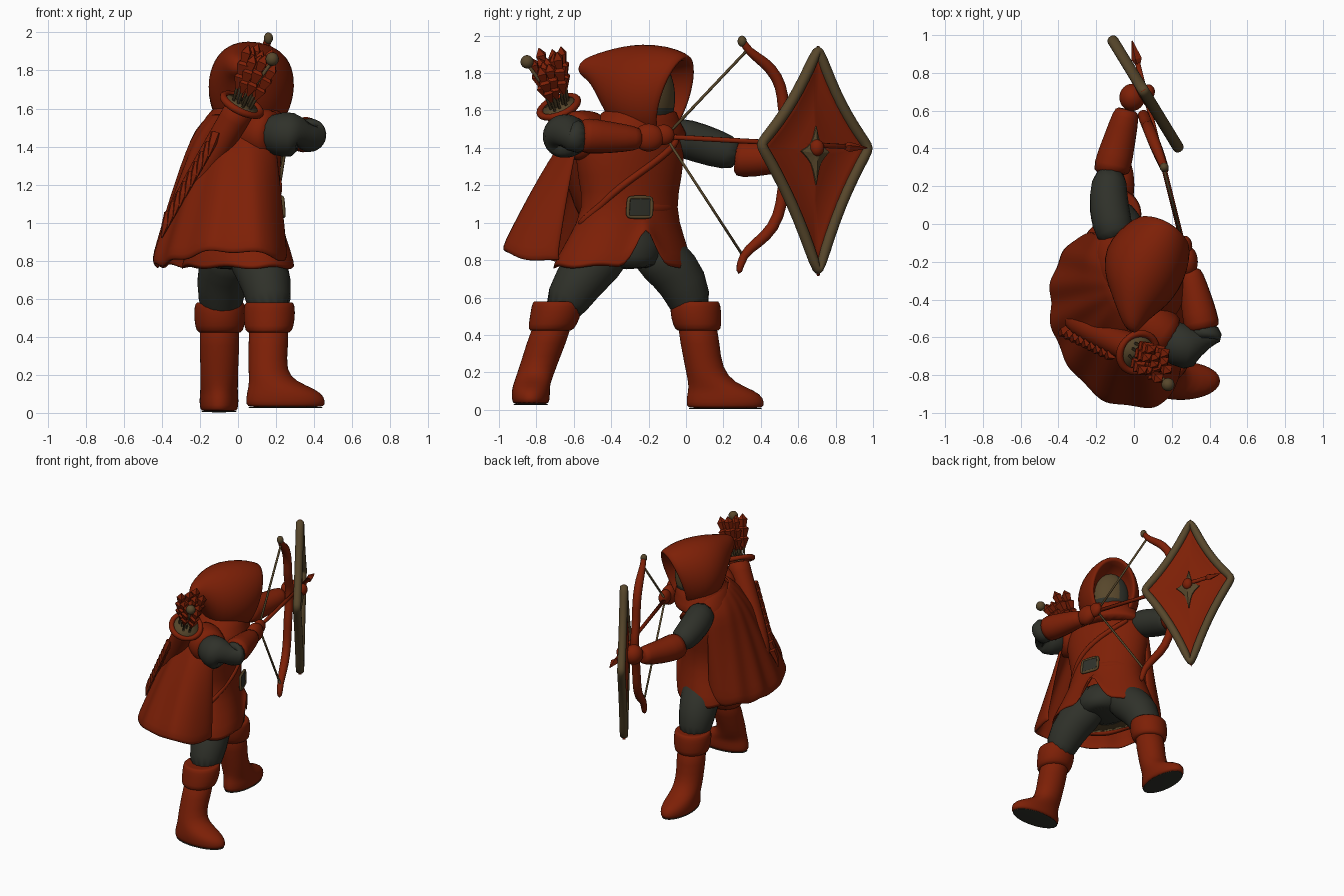
import bpy, bmesh, math, random
from math import sin, cos, pi, radians, sqrt
from mathutils import Vector as V

random.seed(4)
if "Cube" in bpy.data.objects:
    bpy.data.objects.remove(bpy.data.objects["Cube"], do_unlink=True)


def material(name, rgb):
    m = bpy.data.materials.new(name)
    m.use_nodes = True
    m.diffuse_color = (*rgb, 1)
    m.node_tree.nodes["Principled BSDF"].inputs["Base Color"].default_value = (*rgb, 1)
    return m


RED = material("rust_red", (0.205, 0.014, 0.002))
DARK = material("dark_grey_green", (0.029, 0.031, 0.023))
BROWN = material("olive_brown", (0.095, 0.062, 0.024))


def finish(name, bm, mat, sub=0, thick=0, smooth=True):
    bmesh.ops.recalc_face_normals(bm, faces=bm.faces)
    me = bpy.data.meshes.new(name)
    bm.to_mesh(me)
    bm.free()
    ob = bpy.data.objects.new(name, me)
    bpy.context.collection.objects.link(ob)
    me.materials.append(mat)
    if smooth:
        me.shade_smooth()
    if thick:
        ob.modifiers.new("thickness", "SOLIDIFY").thickness = thick
    if sub:
        mod = ob.modifiers.new("round", "SUBSURF")
        mod.levels = mod.render_levels = sub
    return ob


def loft(name, rings, mat, sub=1, closed=True, caps=True, loop=False, **kw):
    """Skin a list of point rings."""
    bm = bmesh.new()
    vs = [[bm.verts.new(p) for p in r] for r in rings]
    n = len(vs[0])
    for a, b in zip(vs, vs[1:] + vs[:1] if loop else vs[1:]):
        for i in range(n if closed else n - 1):
            j = (i + 1) % n
            bm.faces.new((a[i], a[j], b[j], b[i]))
    if closed and caps and not loop:
        bm.faces.new(vs[0])
        bm.faces.new(vs[-1])
    return finish(name, bm, mat, sub, **kw)


def tube(name, pts, radii, mat, n=10, sub=1, loop=False, **kw):
    """Round tube along a path; radii is one number or one per point."""
    pts = [V(p) for p in pts]
    if not isinstance(radii, (list, tuple)):
        radii = [radii] * len(pts)
    rings, last = [], len(pts) - 1
    for k, (p, r) in enumerate(zip(pts, radii)):
        prev = pts[k - 1] if k or loop else p
        nxt = pts[(k + 1) % len(pts)] if k < last or loop else p
        t = (nxt - prev).normalized()
        side = t.cross(V((0.83, 0.5, 0.22))).normalized()
        up = side.cross(t)
        rings.append([p + r * (side * cos(2 * pi * i / n) + up * sin(2 * pi * i / n)) for i in range(n)])
    return loft(name, rings, mat, sub, loop=loop, **kw)


def oval(x, y, z, ahead, across, heading, n=24):
    """Horizontal elliptical ring; the first point lies on the heading."""
    f, s = V((cos(heading), sin(heading), 0)), V((-sin(heading), cos(heading), 0))
    return [V((x, y, z)) + f * ahead * cos(2 * pi * i / n) + s * across * sin(2 * pi * i / n) for i in range(n)]


def ball(name, c, size, mat, heading=0):
    rings = [oval(c[0], c[1], c[2] + size[2] * sin(a), size[0] * cos(a), size[1] * cos(a), heading, 16)
             for a in [radians(d) for d in range(-85, 86, 17)]]
    return loft(name, rings, mat)


# Tunic with a slit in front of the hem, belt and strap
CHEST = radians(28)
BODY = [(0.77, 0.27, 0.41, -0.34), (0.92, 0.225, 0.33, -0.32), (1.08, 0.19, 0.255, -0.3), (1.25, 0.2, 0.3, -0.3),
        (1.42, 0.2, 0.32, -0.3), (1.52, 0.17, 0.27, -0.29), (1.6, 0.13, 0.16, -0.26)]
rings = [oval(0.0, y, z, a, b, CHEST, 40) for z, a, b, y in BODY]
for ring, rise in ((rings[0], (0.24, 0.1, -0.01)), (rings[1], (0.09, 0.04, 0))):
    for i, p in enumerate(ring):
        p.z += rise[min(i, 40 - i, 2)] + 0.008 * sin(i * 1.1)
loft("tunic", rings, RED, caps=False, thick=0.02)
loft("tunic_lining", [oval(-0.03, -0.36, z, 0.21, 0.36, CHEST) for z in (0.775, 0.785)], BROWN)
loft("hips", [oval(0.02, -0.32, z, a, b, CHEST) for z, a, b in
              ((0.75, 0.15, 0.11), (0.79, 0.2, 0.2), (1.0, 0.17, 0.22))], DARK)
loft("belt", [oval(0.0, -0.3, z, 0.195 + d, 0.26 + d, CHEST) for z, d in
              ((1.05, -0.01), (1.055, 0.008), (1.1, 0.008), (1.105, -0.01))], RED, caps=False)


def chest_point(phi, z, lift=0.0):
    """Point on the tunic at an angle from the chest heading."""
    for lo, hi in zip(BODY, BODY[1:]):
        if z <= hi[0]:
            break
    k = (z - lo[0]) / (hi[0] - lo[0])
    _, a, b, y = [p + (q - p) * k for p, q in zip(lo, hi)]
    u, w = (a + lift) * cos(phi), (b + lift) * sin(phi)
    return V((u * cos(CHEST) - w * sin(CHEST), y + u * sin(CHEST) + w * cos(CHEST), z))


tube("chest_strap", [chest_point(0.8 - 0.3 * k, 1.45 - 0.058 * k) for k in range(9)], 0.02, RED)
corners = [chest_point(p, z, 0.028) for p, z in ((-0.4, 1.03), (0.05, 1.03), (0.05, 1.135), (-0.4, 1.135))]
tube("buckle_frame", [a.lerp(b, k) for a, b in zip(corners, corners[1:] + corners[:1]) for k in (0.05, 0.5, 0.95)],
     0.012, BROWN, n=6, loop=True)
loft("buckle_plate", [[chest_point(p, z, 0.03) for p in (-0.39, -0.17, 0.04)] for z in (1.035, 1.13)], DARK, 0,
     closed=False)


# Legs and boots
def leg(side, thigh, foot, shaft, heading, z0):
    tube(side + "_trouser_leg", thigh, [0.13, 0.15, 0.14, 0.105], DARK, n=14)
    f = V((cos(heading), sin(heading), 0))

    def at(z, fwd, ahead, across):
        k = max(0, min(1, (z - 0.12) / 0.4))
        c = V(foot).lerp(V(shaft), k) + f * fwd
        return oval(c.x, c.y, z, ahead, across, heading, 20)
    loft(side + "_boot", [at(z0 + 0.004, 0.1, 0.195, 0.09), at(z0 + 0.015, 0.1, 0.21, 0.1), at(z0 + 0.06, 0.1, 0.21, 0.105),
                          at(z0 + 0.1, 0.08, 0.18, 0.1), at(z0 + 0.14, 0.03, 0.125, 0.1), at(0.22, 0, 0.1, 0.1),
                          at(0.35, 0, 0.105, 0.105), at(0.5, 0, 0.11, 0.11)], RED)
    loft(side + "_sole", [at(z0 + z, 0.1, 0.2, 0.094) for z in (0, 0.003, 0.009)], DARK)
    loft(side + "_boot_cuff", [at(z, 0, r, r) for z, r in ((0.42, 0.1), (0.425, 0.125), (0.49, 0.137),
                                                           (0.56, 0.137), (0.585, 0.125), (0.575, 0.1))], RED)


leg("right", [(0.05, -0.38, 0.9), (0.1, -0.47, 0.8), (0.155, -0.58, 0.69), (0.17, -0.69, 0.48)],
    (0.15, -0.83, 0), (0.165, -0.69, 0), 0, 0.025)
leg("left", [(-0.02, -0.22, 0.9), (-0.05, -0.12, 0.8), (-0.09, -0.01, 0.69), (-0.095, 0.05, 0.48)],
    (-0.1, 0.11, 0), (-0.095, 0.05, 0), pi / 2, 0.003)

# Arms
tube("left_upper_arm", [(-0.08, -0.1, 1.47), (-0.12, 0.0, 1.45), (-0.14, 0.15, 1.4), (-0.125, 0.3, 1.35)],
     [0.1, 0.115, 0.11, 0.09], DARK)
tube("left_sleeve", [(-0.12, 0.26, 1.345), (-0.12, 0.29, 1.34), (-0.075, 0.45, 1.34), (-0.04, 0.59, 1.36),
                     (-0.035, 0.61, 1.36)], [0.09, 0.11, 0.09, 0.075, 0.055], RED)
ball("left_hand", (-0.01, 0.67, 1.39), (0.07, 0.075, 0.075), RED)
tube("right_upper_arm", [(0.14, -0.58, 1.46), (0.24, -0.645, 1.465), (0.33, -0.67, 1.46), (0.385, -0.63, 1.46),
                         (0.37, -0.52, 1.46)], [0.1, 0.125, 0.125, 0.11, 0.085], DARK, n=14)
tube("right_shoulder_drape", [(0.02, -0.46, 1.47), (0.07, -0.52, 1.47), (0.15, -0.59, 1.465), (0.2, -0.62, 1.46)],
     [0.12, 0.135, 0.14, 0.12], RED, n=14)
tube("right_sleeve", [(0.365, -0.565, 1.465), (0.36, -0.54, 1.465), (0.33, -0.4, 1.455), (0.3, -0.26, 1.45),
                      (0.295, -0.24, 1.45)], [0.085, 0.105, 0.09, 0.068, 0.05], RED)
ball("right_hand", (0.285, -0.2, 1.455), (0.055, 0.085, 0.075), RED)
ball("right_fingers", (0.27, -0.12, 1.47), (0.04, 0.06, 0.055), RED)

# Hooded head, the point of the hood bending to one side
LOOK = radians(60)
HEAD = V((0.06, -0.21, 0))
look, across = V((cos(LOOK), sin(LOOK), 0)), V((-sin(LOOK), cos(LOOK), 0))


def hood_ring(s, w, zc, h, n=20):
    out = []
    for i in range(n):
        a = 2 * pi * i / n
        z = h * sin(a)
        side = w * cos(a) - 0.9 * min(0, s) ** 2
        out.append(HEAD + V((0, 0, zc + z)) + across * side + look * (s + 2 * z * max(0, s)))
    return out


loft("hood", [hood_ring(*r) for r in (
    (0.02, 0.12, 1.67, 0.17), (0.15, 0.138, 1.67, 0.19), (0.185, 0.152, 1.67, 0.215), (0.16, 0.18, 1.675, 0.235),
    (0.08, 0.215, 1.69, 0.26), (-0.03, 0.23, 1.695, 0.265), (-0.14, 0.195, 1.71, 0.235), (-0.21, 0.14, 1.76, 0.165),
    (-0.28, 0.085, 1.82, 0.08), (-0.33, 0.05, 1.825, 0.05), (-0.35, 0.02, 1.82, 0.02))], RED)
face = ball("face", HEAD + look * 0.05 + V((0, 0, 1.67)), (0.1, 0.145, 0.2), BROWN, LOOK)
face.data.materials.append(DARK)
for p in face.data.polygons:
    p.material_index = int(p.center.z < 1.63 or (p.center - HEAD).dot(across) > 0.03)
loft("hood_collar", [oval(0.04, y, z, a, b, CHEST) for y, z, a, b in
                     ((-0.27, 1.44, 0.21, 0.29), (-0.27, 1.47, 0.215, 0.3), (-0.26, 1.54, 0.19, 0.235),
                      (-0.24, 1.64, 0.17, 0.19))], RED)

# Cape: hem given as (angle, reach), draped from the shoulders
HEM = [(118, 0.34), (135, 0.42), (167, 0.45), (189, 0.465), (223, 0.53), (256, 0.63), (279, 0.65), (291, 0.61), (308, 0.42)]
rows = []
for v in (0, 0.12, 0.25, 0.45, 0.65, 0.85, 0.97, 1):
    row = []
    for k in range(41):
        deg = 118 + 190 * k / 40
        lo, hi = next(pair for pair in zip(HEM, HEM[1:]) if deg <= pair[1][0] + 0.01)
        reach = lo[1] + (hi[1] - lo[1]) * (deg - lo[0]) / (hi[0] - lo[0])
        t = radians(deg)
        d = t - CHEST
        top = 1 / sqrt((cos(d) / 0.205) ** 2 + (sin(d) / 0.32) ** 2)
        r = top * (0.6 + 0.4 * min(1, v / 0.12)) if v < 0.12 else top + (reach - top) * ((v - 0.12) / 0.88) ** 0.82
        r += 0.009 * v * sin(k * 1.15) - 0.03 * (v == 1)
        hem = 0.765 + 0.08 * math.exp(-((k - 31) / 7) ** 2) + 0.012 * sin(k * 1.15)
        row.append(V((r * cos(t), -0.32 - 0.03 * v + r * sin(t), 1.58 + (hem - 1.58) * v)))
    rows.append(row)
loft("cape", rows, RED, closed=False, thick=0.02)

# Quiver with its rim, feathered arrows and tattered trim
base, mouth = V((-0.34, -0.5, 1.0)), V((0.02, -0.68, 1.62))
axis = V((0.5, -0.4, 1)).normalized()
e1 = axis.cross(V((0, 1, 0))).normalized()
e2 = axis.cross(e1)
tube("quiver", [base, base.lerp(mouth, 0.1), base.lerp(mouth, 0.6), mouth - axis * 0.06, mouth - axis * 0.01],
     [0.04, 0.075, 0.08, 0.085, 0.09], RED)
tube("quiver_rim", [mouth + 0.11 * (e1 * cos(a) + e2 * sin(a)) for a in [2 * pi * i / 14 for i in range(14)]],
     0.022, RED, n=8, loop=True)
tube("quiver_mouth", [mouth, mouth + axis * 0.006], 0.1, BROWN, sub=0)
for k in range(11):
    a, rad = 2.4 * k, 0.03 * sqrt(k)
    foot = mouth + 0.6 * rad * (e1 * cos(a) + e2 * sin(a))
    head = mouth + axis * random.uniform(0.23, 0.28) + V((-0.01, 0.02, 0.03)) + rad * (e1 * cos(a) + e2 * sin(a))
    tube("quiver_arrow_shaft", [foot, head], 0.008, BROWN, n=6, sub=0)
    tube("quiver_arrow_feather", [foot.lerp(head, q) for q in (0.25, 0.5, 0.55, 0.75, 0.8, 0.98, 1.12)],
         [0.008, 0.038, 0.024, 0.042, 0.024, 0.034, 0.002], RED, n=4, sub=0, smooth=False)
tube("quiver_rod", [mouth, (0.18, -0.85, 1.85)], 0.01, BROWN, n=6, sub=0)
ball("quiver_rod_knob", (0.18, -0.85, 1.86), (0.036, 0.036, 0.036), BROWN)
for k in range(9):
    p = base.lerp(mouth, 0.08 + 0.085 * k) + V((-0.05, -0.05, 0))
    tube("tattered_trim", [p, p + V((-0.02, -0.015, -0.06)), p + V((-0.04, -0.02, -0.13))], [0.03, 0.022, 0.003],
         RED, n=5, sub=0, smooth=False)

# Bow, string and nocked arrow
limb = [(0.3, 1.985), (0.325, 1.92), (0.42, 1.86), (0.49, 1.78), (0.52, 1.68), (0.52, 1.56), (0.6, 1.42),
        (0.52, 1.24), (0.515, 1.1), (0.47, 0.97), (0.38, 0.89), (0.3, 0.83), (0.28, 0.72)]
bow = [V((0.28 - 0.4 * y, y, z)) for y, z in limb]
tube("bow", bow, [0.022, 0.022] + [0.033] * 9 + [0.024, 0.022], RED)
nock = V((0.26, -0.11, 1.46))
for end in (bow[1], bow[-2]):
    tube("bow_string", [end, nock], 0.008, BROWN, n=6, sub=0)
ball("bow_tip", bow[0] + V((0, 0, -0.015)), (0.025, 0.025, 0.03), BROWN)
tip = V((-0.01, 0.97, 1.4))
tube("nocked_arrow", [nock, nock.lerp(tip, 0.9)], 0.014, RED, n=8, sub=0)
tube("arrow_head", [nock.lerp(tip, q) for q in (0.88, 0.91, 0.94, 1)], [0.012, 0.028, 0.02, 0.003], RED, n=4, sub=0,
     smooth=False)

# Diamond shield with frame and star boss
CENTRE, U, N = V((0.06, 0.69, 1.37)), V((0.52, -0.85, 0)), V((0.85, 0.52, 0))
CORNERS = [(0.35, 0.05), (-0.02, 0.575), (-0.345, 0.03), (-0.02, -0.655)]


def shield_outline(scale, out, pinch=0.1):
    pts = []
    for (u, z), (u2, z2) in zip(CORNERS, CORNERS[1:] + CORNERS[:1]):
        for q in (0, 0.06, 0.25, 0.5, 0.75, 0.94):
            s = scale * (1 - pinch * 4 * q * (1 - q))
            pts.append(CENTRE + U * (u + (u2 - u) * q) * s + V((0, 0, (z + (z2 - z) * q) * s)) + N * out)
    return pts


loft("shield_panel", [shield_outline(0.1, -0.035), shield_outline(1, -0.012), shield_outline(1, 0.012),
                      shield_outline(0.8, -0.005), shield_outline(0.4, -0.015), shield_outline(0.1, 0.01)], RED, 0)
tube("shield_frame", shield_outline(0.98, 0), 0.033, BROWN, n=8, loop=True)
loft("shield_star", [shield_outline(0.27, -0.02, 0.3), shield_outline(0.25, 0.008, 0.3), shield_outline(0.06, 0.025)],
     BROWN, 0, smooth=False)
ball("shield_boss", CENTRE + N * 0.02 + V((0, 0, 0.03)), (0.035, 0.04, 0.045), RED)
